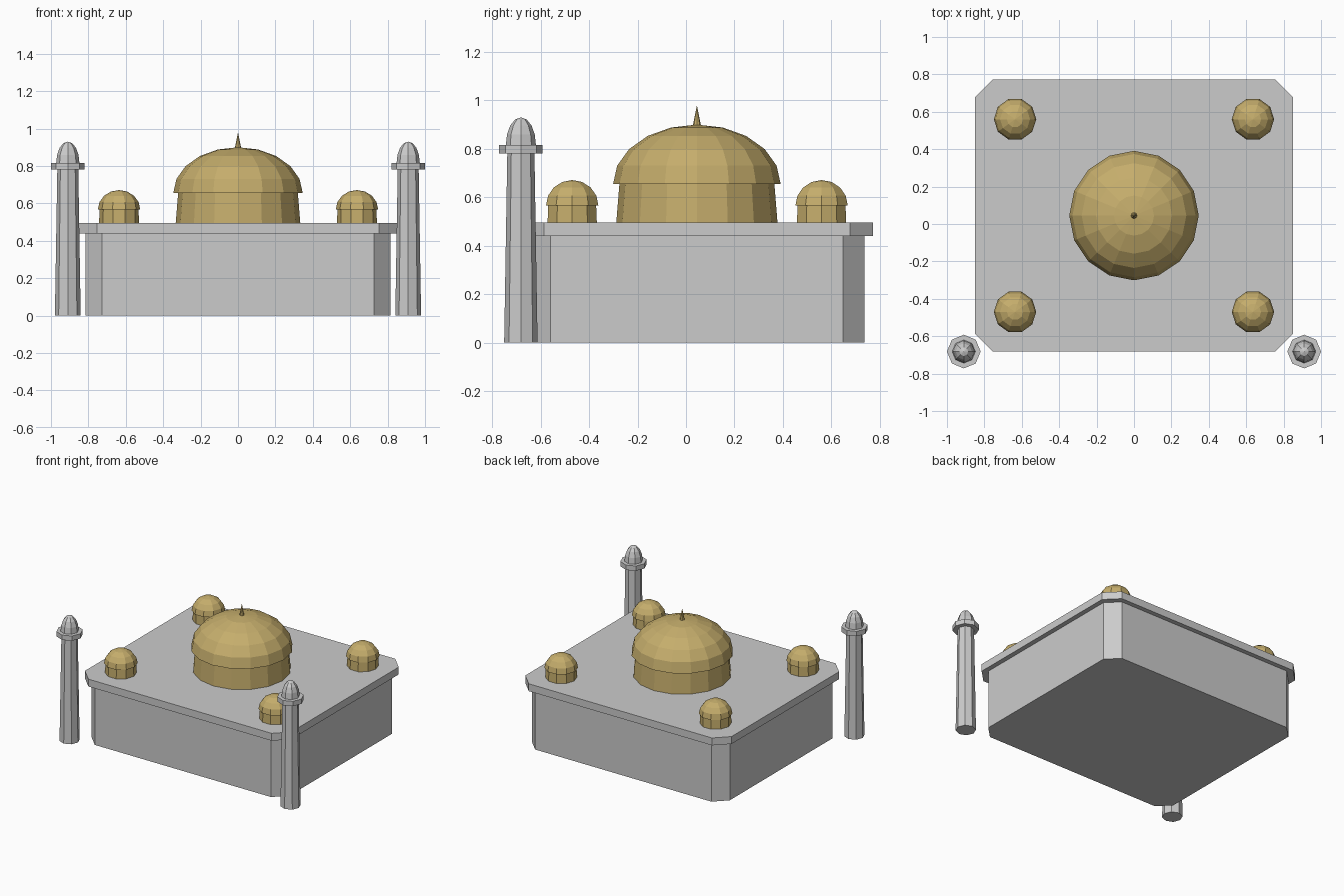
import bpy, bmesh
from math import sin, cos, pi

if "Cube" in bpy.data.objects:
    bpy.data.objects.remove(bpy.data.objects["Cube"])

CY = 0.045                       # centre of the hall in y

gold = bpy.data.materials.new("gold")
gold.diffuse_color = (0.56, 0.42, 0.15, 1)
gold.use_nodes = True
gold.node_tree.nodes["Principled BSDF"].inputs["Base Color"].default_value = gold.diffuse_color


def finish(name, bm, mat=None):
    bmesh.ops.recalc_face_normals(bm, faces=bm.faces)
    me = bpy.data.meshes.new(name)
    bm.to_mesh(me)
    bm.free()
    ob = bpy.data.objects.new(name, me)
    bpy.context.collection.objects.link(ob)
    if mat:
        me.materials.append(mat)
    return ob


def slab(name, hx, hy, chamfer, z0, z1):
    """Rectangular block with cut corners."""
    a, b = hx - chamfer, hy - chamfer
    pts = [(hx, -b), (hx, b), (a, hy), (-a, hy), (-hx, b), (-hx, -b), (-a, -hy), (a, -hy)]
    bm = bmesh.new()
    face = bm.faces.new([bm.verts.new((x, y + CY, z0)) for x, y in pts])
    ext = bmesh.ops.extrude_face_region(bm, geom=[face], use_keep_orig=True)
    top = [g for g in ext["geom"] if isinstance(g, bmesh.types.BMVert)]
    bmesh.ops.translate(bm, vec=(0, 0, z1 - z0), verts=top)
    return finish(name, bm)


def lathe(name, x, y, profile, sides, mat=None):
    """Closed faceted turning; a zero radius makes a pole."""
    bm = bmesh.new()
    rings = []
    for r, z in profile:
        n = sides if r > 1e-5 else 1
        rings.append([bm.verts.new((x + r * cos(2 * pi * i / sides),
                                    y + r * sin(2 * pi * i / sides), z)) for i in range(n)])
    for lo, hi in zip(rings, rings[1:]):
        for i in range(sides):
            j = (i + 1) % sides
            if len(hi) == 1:
                bm.faces.new((lo[i], lo[j], hi[0]))
            else:
                bm.faces.new((lo[i], lo[j], hi[j], hi[i]))
    for ring in (rings[0], rings[-1]):
        if len(ring) > 1:
            bm.faces.new(ring)
    return finish(name, bm, mat)


def cap(r, z, h, steps):
    """Quarter-ellipse dome profile ending in a pole."""
    return [(r * cos(pi / 2 * i / steps), z + h * sin(pi / 2 * i / steps))
            for i in range(steps)] + [(0, z + h)]


# hall and overhanging roof
slab("hall_walls", 0.815, 0.693, 0.089, 0, 0.44)
slab("roof_slab", 0.85, 0.727, 0.095, 0.44, 0.495)

# large central dome
lathe("main_drum", 0, CY, [(0.333, 0.495), (0.32, 0.655)], 16, gold)
lathe("main_dome", 0, CY, cap(0.346, 0.655, 0.245, 5), 16, gold)
lathe("finial", 0, CY, [(0.018, 0.89), (0, 0.98)], 8, gold)

# four corner domes
for sx in (-1, 1):
    for sy in (-1, 1):
        x, y = sx * 0.636, CY + sy * 0.515
        lathe("corner_drum", x, y, [(0.107, 0.495), (0.104, 0.566)], 10, gold)
        lathe("corner_dome", x, y, cap(0.1135, 0.566, 0.105, 4), 10, gold)

# two front towers
for sx in (-1, 1):
    x, y = sx * 0.91, -0.682
    lathe("tower_shaft", x, y, [(0.069, 0), (0.056, 0.785)], 8)
    lathe("tower_balcony", x, y, [(0.09, 0.78), (0.09, 0.816)], 8)
    lathe("tower_cap", x, y, cap(0.062, 0.816, 0.114, 4), 8)
